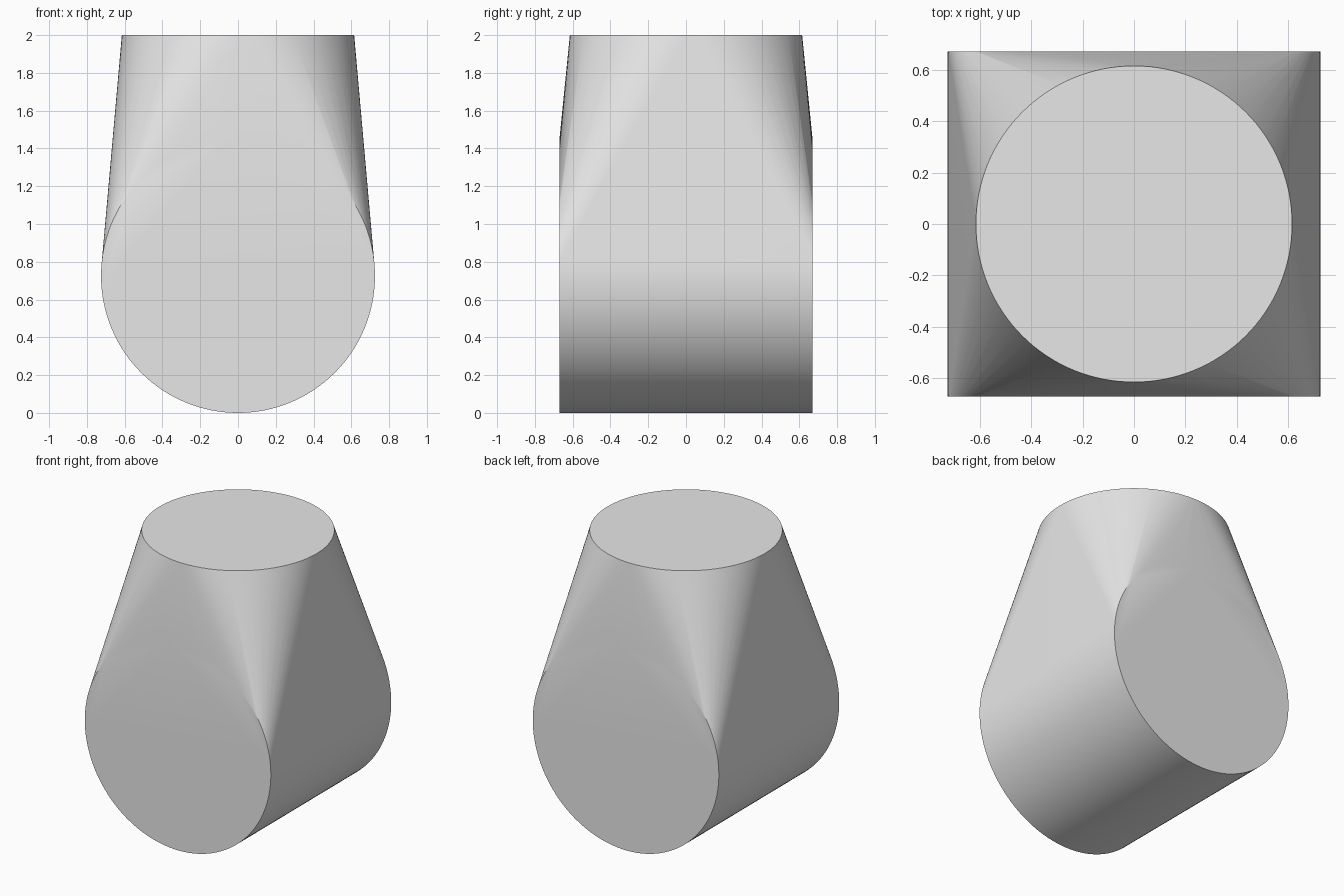
import bpy
import bmesh
from math import cos, sin, pi, radians

cube = bpy.data.objects.get("Cube")
if cube:
    bpy.data.objects.remove(cube, do_unlink=True)

SEGMENTS = 128
BARREL_RADIUS, BARREL_HALF = 0.725, 0.67
TOP_RADIUS, HEIGHT = 0.615, 2.0

# Plain grey surface
grey = bpy.data.materials.new("light_grey")
grey.use_nodes = True
colour = (0.8, 0.8, 0.8, 1)
grey.diffuse_color = colour
grey.node_tree.nodes["Principled BSDF"].inputs["Base Color"].default_value = colour

# Rims: two upright discs of the lying barrel and the level disc on top
bm = bmesh.new()
for i in range(SEGMENTS):
    a = 2 * pi * i / SEGMENTS
    c, s = cos(a), sin(a)
    for y in (-BARREL_HALF, BARREL_HALF):
        bm.verts.new((BARREL_RADIUS * c, y, BARREL_RADIUS * (1 + s)))
    bm.verts.new((TOP_RADIUS * c, TOP_RADIUS * s, HEIGHT))

# Skin stretched over the rims
hull = bmesh.ops.convex_hull(bm, input=bm.verts[:])
bmesh.ops.recalc_face_normals(bm, faces=bm.faces[:])
bm.normal_update()

# Merge the flat triangles of each disc into one clean face
inner = [e for e in bm.edges if len(e.link_faces) == 2 and all(
    abs(f.normal.y) > 0.99999 or f.normal.z > 0.99999 for f in e.link_faces)
    and e.calc_face_angle(1) < 0.001]
bmesh.ops.dissolve_edges(bm, edges=inner, use_verts=False)
bm.normal_update()

mesh = bpy.data.meshes.new("tapered_body")
bm.to_mesh(mesh)
bm.free()
mesh.materials.append(grey)
body = bpy.data.objects.new("tapered_body", mesh)
bpy.context.collection.objects.link(body)

# Smooth sides with crisp rims
bpy.ops.object.select_all(action="DESELECT")
body.select_set(True)
bpy.context.view_layer.objects.active = body
bpy.ops.object.shade_smooth_by_angle(angle=radians(30))
